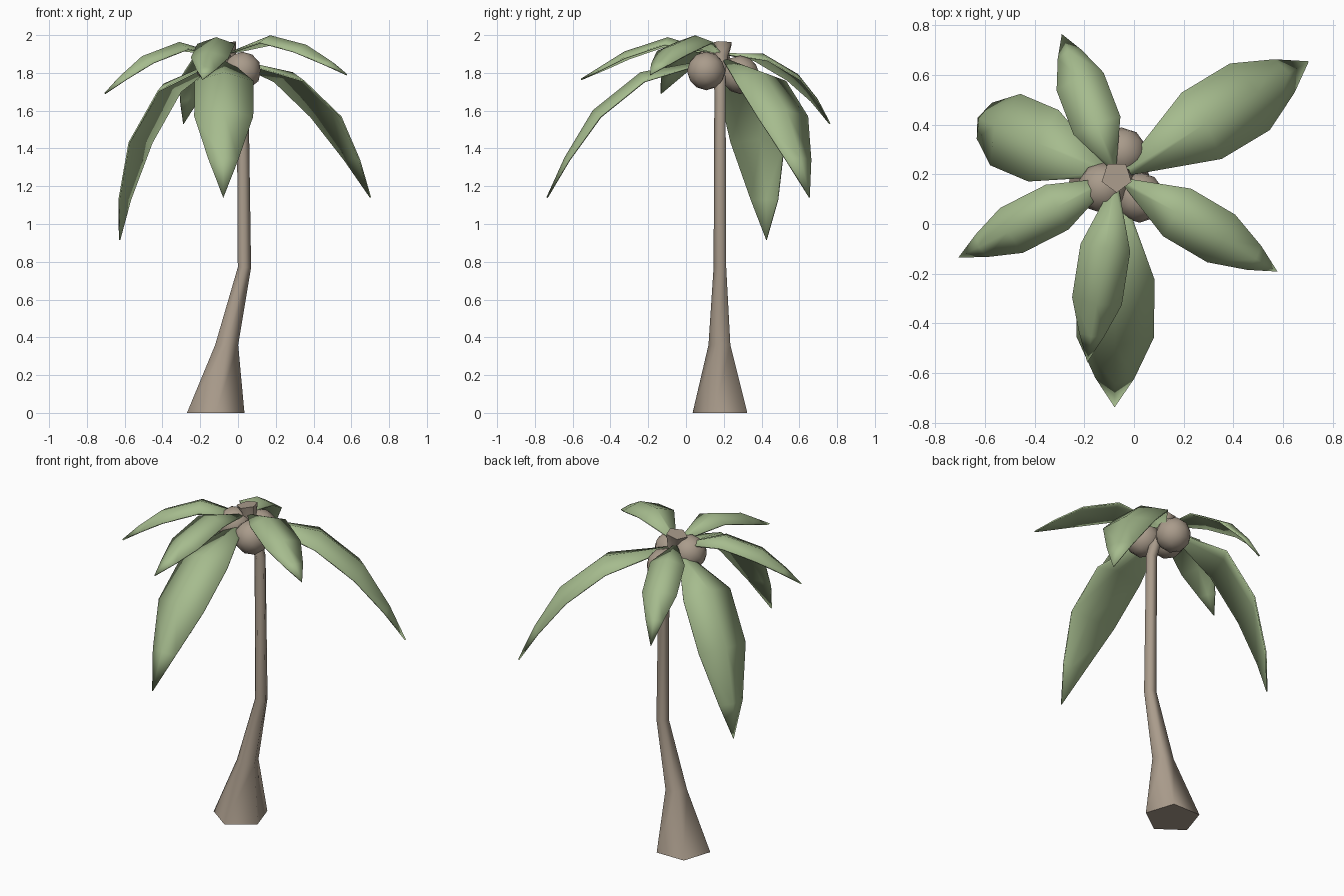
import bpy, bmesh
from math import sin, cos, radians, hypot
from mathutils import Vector

if "Cube" in bpy.data.objects:
    bpy.data.objects.remove(bpy.data.objects["Cube"], do_unlink=True)


def material(name, colour):
    m = bpy.data.materials.new(name)
    m.use_nodes = True
    m.diffuse_color = colour
    m.node_tree.nodes["Principled BSDF"].inputs["Base Color"].default_value = colour
    return m


bark = material("bark_brown", (0.40, 0.33, 0.26, 1))
green = material("leaf_green", (0.38, 0.50, 0.27, 1))


def finish(name, bm, mat, angle):
    bmesh.ops.recalc_face_normals(bm, faces=bm.faces)
    mesh = bpy.data.meshes.new(name)
    bm.to_mesh(mesh)
    bm.free()
    mesh.materials.append(mat)
    obj = bpy.data.objects.new(name, mesh)
    bpy.context.collection.objects.link(obj)
    bpy.ops.object.select_all(action="DESELECT")
    obj.select_set(True)
    bpy.context.view_layer.objects.active = obj
    bpy.ops.object.shade_smooth_by_angle(angle=radians(angle))
    return obj


# Trunk: five-sided sections of x, y, z, radius and lean
SECTIONS = [
    (-0.118, 0.195, 0, 0.16, 0),
    (-0.06, 0.183, 0.36, 0.064, 0),
    (0.034, 0.183, 0.77, 0.037, 0),
    (0.025, 0.183, 1.66, 0.033, 8),
    (-0.01, 0.183, 1.78, 0.034, 22),
    (-0.05, 0.187, 1.88, 0.042, 18),
    (-0.07, 0.19, 1.957, 0.064, 10),
]
bm = bmesh.new()
rings = []
for x, y, z, r, lean in SECTIONS:
    t = radians(lean)
    ring = []
    for i in range(5):
        a = radians(72 * i - 18)
        u = r * cos(a)
        ring.append(bm.verts.new((x + u * cos(t), y + r * sin(a), z + u * sin(t))))
    rings.append(ring)
for low, high in zip(rings, rings[1:]):
    for i in range(5):
        j = (i + 1) % 5
        bm.faces.new((low[i], low[j], high[j], high[i]))
bm.faces.new(rings[0])
bm.faces.new(rings[-1])
finish("trunk", bm, bark, 76)

# Coconuts under the crown
for name, centre in (("front_coconut", (0.022, 0.107, 1.81)),
                     ("back_coconut", (-0.05, 0.287, 1.79)),
                     ("right_coconut", (-0.125, 0.145, 1.84))):
    bm = bmesh.new()
    bmesh.ops.create_icosphere(bm, subdivisions=2, radius=0.102)
    bmesh.ops.translate(bm, vec=centre, verts=bm.verts)
    finish(name, bm, bark, 50)


# Leaves: ridge points of reach and height, with both edges folded down
def leaf(name, azimuth, ridge, half, fold):
    a = radians(azimuth)
    out, side = Vector((cos(a), sin(a), 0)), Vector((-sin(a), cos(a), 0))
    centre = Vector((-0.07, 0.19, 0))
    widths = (0.13, 1, 1, 0.5, 0)
    bm = bmesh.new()
    rows = []
    for i, (reach, height) in enumerate(ridge):
        before, after = ridge[max(i - 1, 0)], ridge[min(i + 1, len(ridge) - 1)]
        dr, dz = after[0] - before[0], after[1] - before[1]
        n = hypot(dr, dz)
        down = (out * dz - Vector((0, 0, dr))) / n
        p = centre + out * reach + Vector((0, 0, height))
        w = widths[i]
        if w == 0:
            rows.append([bm.verts.new(p)] * 3)
        else:
            rows.append([bm.verts.new(p + side * s * half * w + down * fold * w * abs(s))
                         for s in (-1, 0, 1)])
    for near, far in zip(rows, rows[1:]):
        for i in (0, 1):
            corners = [near[i], near[i + 1], far[i + 1], far[i]]
            bm.faces.new(list(dict.fromkeys(corners)))
    obj = finish(name, bm, green, 60)
    thick = obj.modifiers.new("thickness", "SOLIDIFY")
    thick.thickness = 0.008
    thick.offset = 0


LONG = [(0.05, 1.87), (0.43, 1.80), (0.68, 1.60), (0.83, 1.35), (0.925, 1.14)]
leaf("large_front_leaf", 269.5, LONG, 0.155, 0.05)
leaf("large_back_left_leaf", 31, [(r * 0.973, z) for r, z in LONG], 0.155, 0.05)
leaf("large_back_right_leaf", 157,
     [(0.05, 1.86), (0.35, 1.74), (0.53, 1.45), (0.60, 1.13), (0.605, 0.915)], 0.155, 0.05)
leaf("small_front_leaf", 261,
     [(0.04, 1.91), (0.29, 1.985), (0.52, 1.91), (0.65, 1.83), (0.755, 1.765)], 0.1, 0.035)
leaf("small_right_leaf", 207,
     [(0.04, 1.90), (0.27, 1.96), (0.49, 1.885), (0.62, 1.78), (0.713, 1.69)], 0.1, 0.035)
leaf("small_left_leaf", -30.5,
     [(0.04, 1.91), (0.28, 1.995), (0.50, 1.945), (0.65, 1.86), (0.75, 1.79)], 0.11, 0.035)
leaf("small_back_leaf", 111,
     [(0.04, 1.90), (0.23, 1.90), (0.43, 1.79), (0.54, 1.66), (0.613, 1.53)], 0.1, 0.035)
